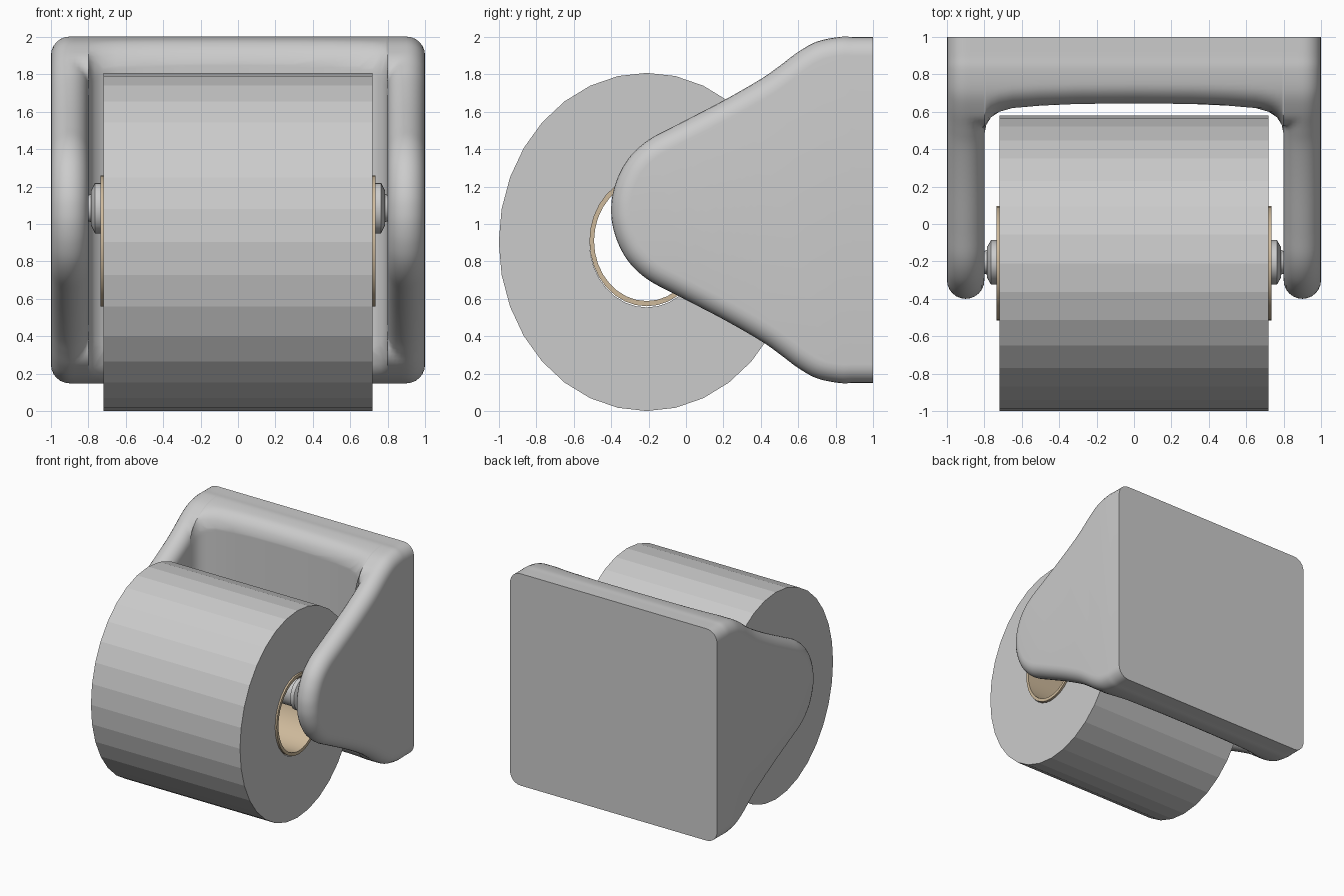
import bpy, bmesh, math
from mathutils import Vector

if "Cube" in bpy.data.objects:
    bpy.data.objects.remove(bpy.data.objects["Cube"])

ZC = 1.075      # mid height of the holder
R = 0.1         # edge rounding of the arms
SQUASH = 0.875  # round parts are slightly narrower in y


def finish(name, bm, smooth=None, color=None):
    bmesh.ops.recalc_face_normals(bm, faces=bm.faces)
    me = bpy.data.meshes.new(name)
    bm.to_mesh(me)
    bm.free()
    ob = bpy.data.objects.new(name, me)
    bpy.context.collection.objects.link(ob)
    if color:
        mat = bpy.data.materials.new(name + "_colour")
        mat.diffuse_color = color
        mat.use_nodes = True
        mat.node_tree.nodes["Principled BSDF"].inputs["Base Color"].default_value = mat.diffuse_color
        me.materials.append(mat)
    if smooth:
        bpy.ops.object.select_all(action='DESELECT')
        ob.select_set(True)
        bpy.context.view_layer.objects.active = ob
        bpy.ops.object.shade_smooth_by_angle(angle=math.radians(smooth))
    return ob


def loft(bm, rings, closed=False):
    """Bridge closed vertex rings; join the ends or cap them."""
    vs = [[bm.verts.new(p) for p in ring] for ring in rings]
    n = len(vs[0])
    pairs = list(zip(vs, vs[1:])) + ([(vs[-1], vs[0])] if closed else [])
    for a, b in pairs:
        for i in range(n):
            j = (i + 1) % n
            bm.faces.new((a[i], a[j], b[j], b[i]))
    if not closed:
        bm.faces.new(vs[0])
        bm.faces.new(vs[-1])


def lathe(name, prof, y, z, sides=32, closed=False, **kw):
    """Turn an (x, radius) profile about an axis along x."""
    angs = [2 * math.pi * i / sides for i in range(sides)]
    bm = bmesh.new()
    loft(bm, [[(x, y + SQUASH * r * math.sin(a), z + r * math.cos(a)) for a in angs]
              for x, r in prof], closed)
    return finish(name, bm, **kw)


# Side outline of the holder (y, z): upper half, mirrored below, then splined
upper = [(1, 2), (0.9, 2), (0.82, 2), (0.7, 1.975), (0.6, 1.92), (0.5, 1.845),
         (0.4, 1.775), (0.2, 1.66), (-0.05, 1.53), (-0.2, 1.45), (-0.3, 1.36),
         (-0.36, 1.26), (-0.392, 1.16)]
ctrl = [Vector(p) for p in upper + [(-0.4, ZC)]]
ctrl += [Vector((y, 2 * ZC - z)) for y, z in reversed(upper)]
outline = []
for i in range(len(ctrl) - 1):
    p0, p1, p2 = ctrl[max(i - 1, 0)], ctrl[i], ctrl[i + 1]
    p3 = ctrl[min(i + 2, len(ctrl) - 1)]
    for k in range(5):
        t = k / 5
        outline.append(0.5 * (2 * p1 + (p2 - p0) * t
                              + (2 * p0 - 5 * p1 + 4 * p2 - p3) * t * t
                              + (3 * p1 - p0 - 3 * p2 + p3) * t ** 3))
outline.append(ctrl[-1])
normals = []
for i in range(len(outline)):
    t = (outline[min(i + 1, len(outline) - 1)] - outline[max(i - 1, 0)]).normalized()
    normals.append(Vector((-t.y, t.x)))
if normals[0].y > 0:            # make them point inwards
    normals = [-n for n in normals]


def lip(t):
    """Rounding depth at distance t behind the recess wall."""
    if t <= 0:
        return R
    return 0 if t >= R else R - math.sqrt(R * R - (R - t) ** 2)


def arm_ring(x, inner):
    d = R - math.sqrt(max(0, R * R - (x - 0.9) ** 2))
    ring = []
    for p, n in zip(outline, normals):
        q = p + n * (min(d, lip(p.x - 0.48)) if inner else d)
        ring.append((x, q.x, q.y))
    return ring


def recess_ring(x, wall):
    return [(x, max(wall, p.x), p.y + n.y * lip(p.x - wall))
            for p, n in zip(outline, normals)]


# Holder: rounded arms joined by the back block with its recess
rings = []
for i in range(13):
    a = math.pi / 2 - math.pi * i / 12
    rings.append(arm_ring(0.9 + R * math.sin(a), a < 0))
for x, wall in [(0.8, 0.48), (0.79, 0.53), (0.765, 0.57), (0.72, 0.6), (0.65, 0.62),
                (0.5, 0.633), (0.3, 0.642), (0, 0.645)]:
    rings.append(recess_ring(x, wall))
rings += [[(-x, y, z) for x, y, z in r] for r in reversed(rings[:-1])]
bm = bmesh.new()
loft(bm, rings)
finish("holder", bm, smooth=40)

# Paper roll
lathe("paper_roll", [(-0.72, 0.904), (0.72, 0.904), (0.72, 0.35), (-0.72, 0.35)],
      -0.21, 0.904, closed=True)

# Cardboard core
lathe("cardboard_core", [(-0.735, 0.35), (0.735, 0.35), (0.735, 0.322), (-0.735, 0.322)],
      -0.21, 0.91, closed=True, smooth=40, color=(0.62, 0.49, 0.33, 1))

# Telescopic spindle with end flanges and pins
end = [(0.73, 0.135), (0.765, 0.135), (0.785, 0.095), (0.785, 0.075), (0.83, 0.06)]
prof = [(-x, r) for x, r in reversed(end)]
prof += [(0.0, 0.135), (0.0, 0.115), (0.72, 0.115)] + end
lathe("spindle", prof, -0.205, 1.085, sides=24, smooth=30)
